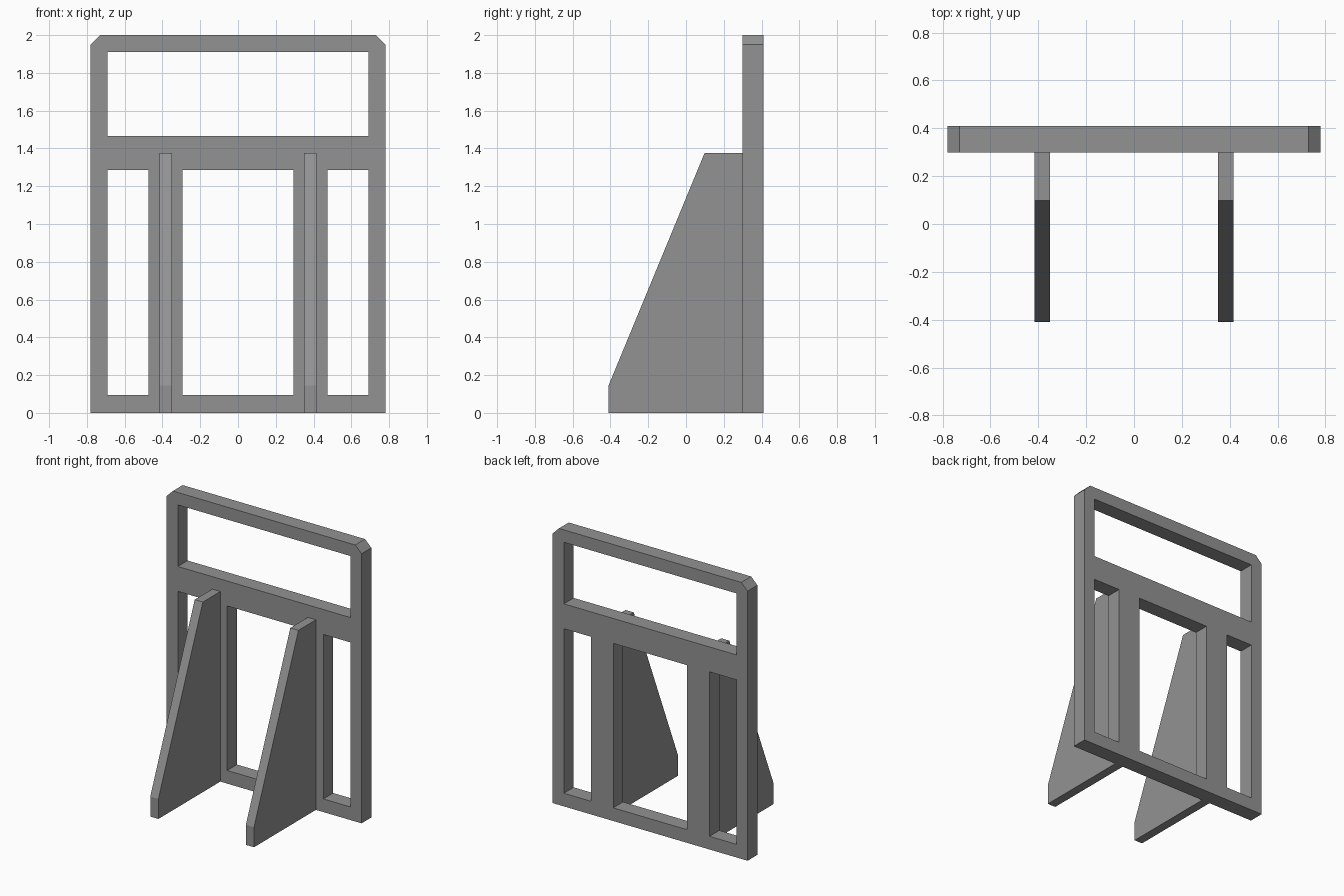
import bpy, bmesh

if "Cube" in bpy.data.objects:
    bpy.data.objects.remove(bpy.data.objects["Cube"])

grey = bpy.data.materials.new("plain grey")
grey.diffuse_color = (0.29, 0.29, 0.29, 1)
grey.use_nodes = True
grey.node_tree.nodes["Principled BSDF"].inputs["Base Color"].default_value = grey.diffuse_color

Y_FRONT, Y_BACK = 0.298, 0.41


def prism(name, profile, to_3d, start, end):
    """Extrude a closed 2D profile between two depths."""
    bm = bmesh.new()
    face = bm.faces.new([bm.verts.new(to_3d(a, b, start)) for a, b in profile])
    ext = bmesh.ops.extrude_face_region(bm, geom=[face])
    shift = [q - p for p, q in zip(to_3d(0, 0, start), to_3d(0, 0, end))]
    verts = [v for v in ext["geom"] if isinstance(v, bmesh.types.BMVert)]
    bmesh.ops.translate(bm, verts=verts, vec=shift)
    bmesh.ops.recalc_face_normals(bm, faces=bm.faces)
    mesh = bpy.data.meshes.new(name)
    bm.to_mesh(mesh)
    bm.free()
    mesh.materials.append(grey)
    obj = bpy.data.objects.new(name, mesh)
    bpy.context.collection.objects.link(obj)
    return obj


def facing_front(a, b, d):
    return (a, d, b)


def facing_side(a, b, d):
    return (d, a, b)


# Upright panel with clipped top corners
panel = prism("frame_panel",
              [(-0.78, 0), (0.78, 0), (0.78, 1.95), (0.73, 2),
               (-0.73, 2), (-0.78, 1.95)],
              facing_front, Y_FRONT, Y_BACK)

# Window openings: x0, x1, z0, z1
openings = [(-0.69, 0.69, 1.465, 1.91),
            (-0.69, -0.475, 0.095, 1.285),
            (-0.295, 0.295, 0.095, 1.285),
            (0.475, 0.69, 0.095, 1.285)]
cutters = []
for x0, x1, z0, z1 in openings:
    cutter = prism("opening_cutter", [(x0, z0), (x1, z0), (x1, z1), (x0, z1)],
                   facing_front, Y_FRONT - 0.1, Y_BACK + 0.1)
    cutter.hide_render = True
    mod = panel.modifiers.new("opening", "BOOLEAN")
    mod.operation = "DIFFERENCE"
    mod.solver = "EXACT"
    mod.object = cutter
    cutters.append(cutter)

# Apply the cuts and drop the cutters
bpy.context.view_layer.update()
graph = bpy.context.evaluated_depsgraph_get()
cut_mesh = bpy.data.meshes.new_from_object(panel.evaluated_get(graph))
panel.modifiers.clear()
panel.data = cut_mesh
for cutter in cutters:
    bpy.data.objects.remove(cutter)

# Sloped support fins in front of the two posts
fin = [(-0.41, 0), (Y_FRONT, 0), (Y_FRONT, 1.375), (0.098, 1.375), (-0.41, 0.145)]
for side, name in ((-1, "left_support_fin"), (1, "right_support_fin")):
    prism(name, fin, facing_side, side * 0.35, side * 0.415)
